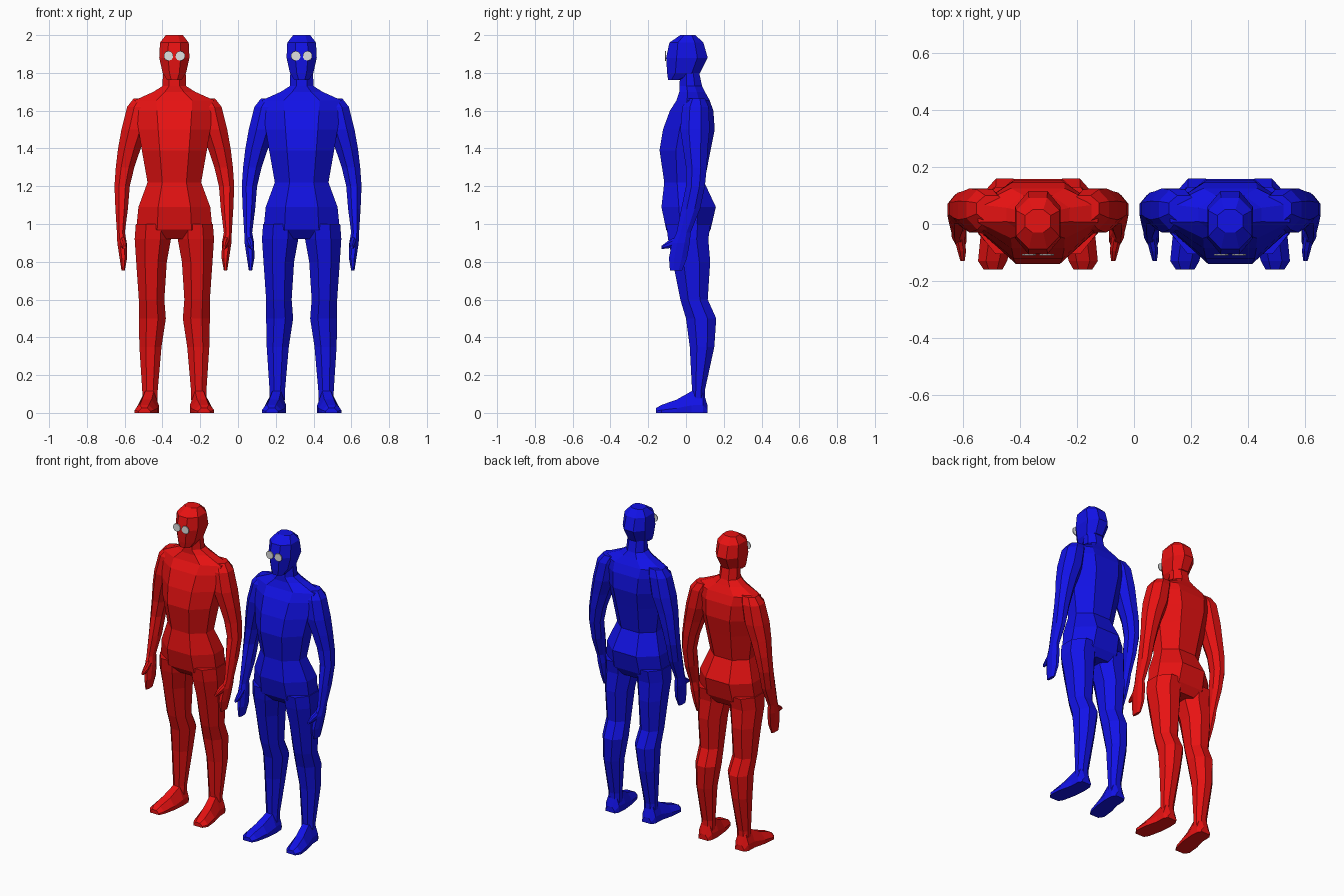
import bpy, bmesh, math

def material(name, rgb):
    m = bpy.data.materials.new(name)
    m.diffuse_color = (*rgb, 1)
    return m

RED = material("red", (0.8, 0.006, 0.006))
BLUE = material("blue", (0.006, 0.006, 0.8))
GREY = material("eye grey", (0.75, 0.75, 0.75))

# unit cross-sections
def octagon(k, q):
    return [(-k, -1), (k, -1), (1, -q), (1, q), (k, 1), (-k, 1), (-1, q), (-1, -q)]

BODY = octagon(0.45, 0.36)
HEAD = octagon(0.42, 0.5)
LIMB = octagon(0.42, 0.42)
SOLE = [(-1, -1), (1, -1), (1, -0.3), (0.45, 1), (-0.45, 1), (-1, -0.3)]

def loft(name, rings, shape, mat, x, side=1, axis="z"):
    """Skin rings (position, x0, x1, b0, b1) placed along z or y."""
    bm = bmesh.new()
    loops = []
    for p, x0, x1, b0, b1 in rings:
        loop = []
        for u, v in shape:
            a = x + side * ((x0 + x1) / 2 + u * (x1 - x0) / 2)
            b = (b0 + b1) / 2 + v * (b1 - b0) / 2
            loop.append(bm.verts.new((a, b, p) if axis == "z" else (a, p, b)))
        loops.append(loop)
    n = len(shape)
    for lo, hi in zip(loops, loops[1:]):
        for i in range(n):
            j = (i + 1) % n
            bm.faces.new((lo[i], lo[j], hi[j], hi[i]))
    bm.faces.new(loops[0])
    bm.faces.new(loops[-1])
    bmesh.ops.recalc_face_normals(bm, faces=bm.faces)
    me = bpy.data.meshes.new(name)
    bm.to_mesh(me)
    bm.free()
    me.materials.append(mat)
    ob = bpy.data.objects.new(name, me)
    bpy.context.collection.objects.link(ob)

def centred(rows):
    return [(z, -w, w, f, b) for z, w, f, b in rows]

# height, half width, front, back
torso = centred([(0.92, 0.10, -0.06, 0.10), (0.97, 0.202, -0.105, 0.13),
    (1.09, 0.19, -0.13, 0.158), (1.22, 0.142, -0.115, 0.097),
    (1.39, 0.172, -0.14, 0.13), (1.50, 0.19, -0.122, 0.152),
    (1.60, 0.205, -0.085, 0.145), (1.655, 0.21, -0.05, 0.125),
    (1.70, 0.11, -0.035, 0.10), (1.73, 0.063, -0.035, 0.085),
    (1.80, 0.06, -0.03, 0.07)])
head = centred([(1.762, 0.038, -0.095, -0.025), (1.80, 0.062, -0.10, 0.075),
    (1.88, 0.08, -0.105, 0.115), (1.96, 0.076, -0.088, 0.092),
    (2.0, 0.045, -0.03, 0.05)])
# height, inner, outer, front, back
arm = [(0.955, 0.262, 0.304, -0.05, 0.025), (1.08, 0.246, 0.312, -0.025, 0.075),
    (1.20, 0.236, 0.317, 0.0, 0.10), (1.30, 0.212, 0.31, 0.0, 0.11),
    (1.40, 0.178, 0.298, -0.015, 0.115), (1.50, 0.14, 0.28, -0.03, 0.125),
    (1.62, 0.12, 0.25, -0.02, 0.12), (1.665, 0.11, 0.215, 0.01, 0.10)]
hand = [(0.755, 0.262, 0.28, -0.085, -0.02), (0.82, 0.25, 0.29, -0.09, 0.005),
    (0.90, 0.252, 0.302, -0.075, 0.02), (0.955, 0.262, 0.304, -0.05, 0.025)]
leg = [(0.05, 0.09, 0.168, 0.03, 0.10), (0.12, 0.088, 0.17, 0.032, 0.10),
    (0.35, 0.068, 0.185, 0.02, 0.15), (0.50, 0.045, 0.188, 0.0, 0.16),
    (0.60, 0.053, 0.188, -0.03, 0.115), (0.80, 0.04, 0.202, -0.07, 0.128),
    (0.92, 0.018, 0.21, -0.095, 0.118), (1.0, 0.015, 0.204, -0.105, 0.13)]
# depth, inner, outer, bottom, top
foot = [(-0.16, 0.125, 0.19, 0, 0.025), (-0.13, 0.108, 0.21, 0, 0.042),
    (-0.05, 0.09, 0.202, 0, 0.07), (0.03, 0.082, 0.182, 0, 0.115),
    (0.09, 0.085, 0.18, 0, 0.12), (0.115, 0.10, 0.165, 0, 0.035)]
thumb = [(-0.13, 0.257, 0.272, 0.868, 0.884), (-0.095, 0.252, 0.282, 0.87, 0.91),
    (-0.03, 0.26, 0.298, 0.89, 0.945)]

def eye(x):
    bpy.ops.mesh.primitive_cylinder_add(vertices=10, radius=0.026, depth=0.006,
        location=(x, -0.108, 1.89), rotation=(math.pi / 2, 0, 0))
    ob = bpy.context.object
    ob.name = "eye"
    ob.data.materials.append(GREY)

for x, mat in ((-0.337, RED), (0.337, BLUE)):
    loft("torso", torso, BODY, mat, x)
    loft("head", head, HEAD, mat, x)
    for s in (-1, 1):
        loft("arm", arm, LIMB, mat, x, s)
        loft("hand", hand, LIMB, mat, x, s)
        loft("thumb", thumb, LIMB, mat, x, s, "y")
        loft("leg", leg, LIMB, mat, x, s)
        loft("foot", foot, SOLE, mat, x, s, "y")
        eye(x + s * 0.031)
